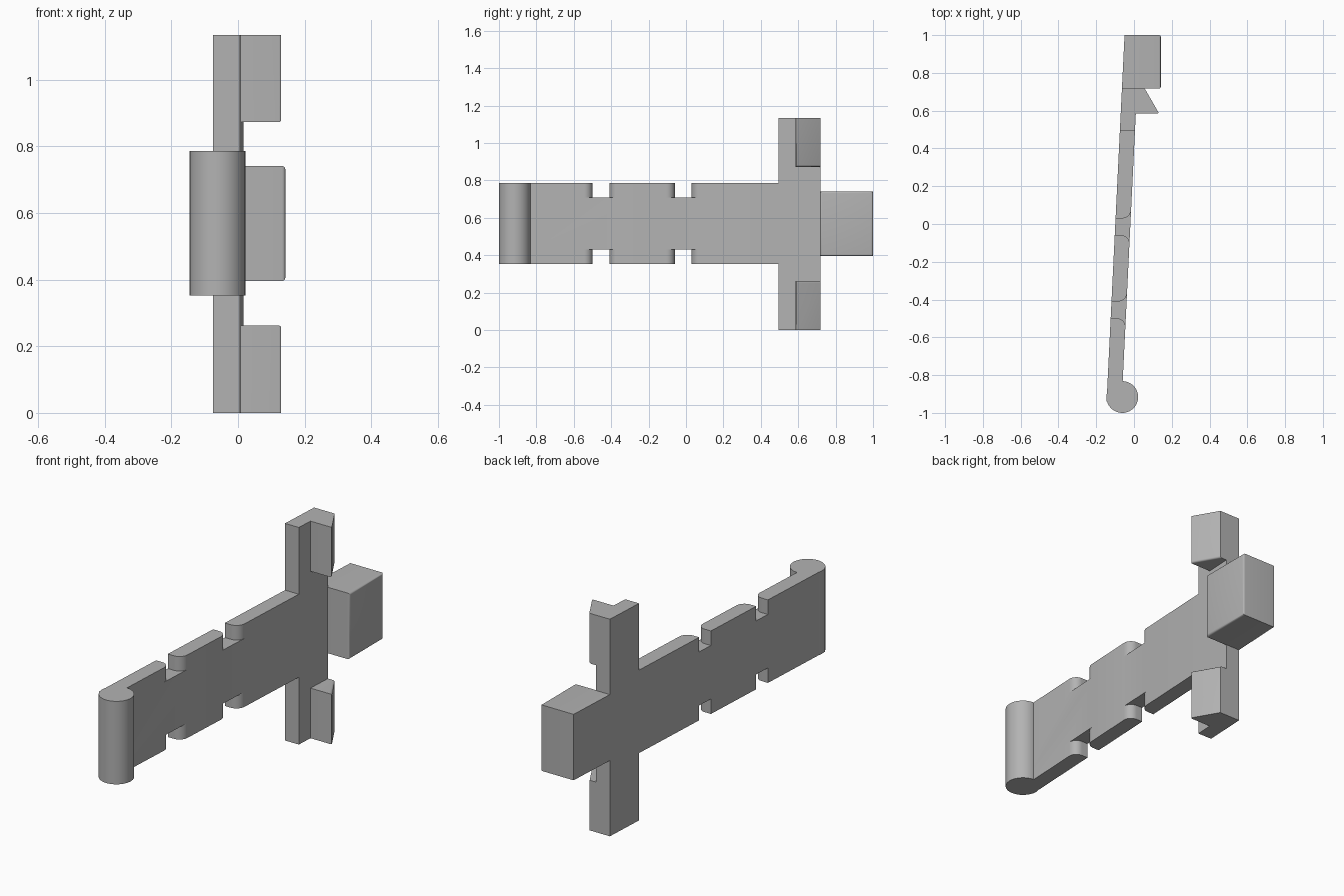
import bpy
import bmesh
import math
from mathutils import Vector

cube = bpy.data.objects.get("Cube")
if cube:
    bpy.data.objects.remove(cube, do_unlink=True)

grey = bpy.data.materials.new("light grey plastic")
grey.use_nodes = True
colour = (0.45, 0.45, 0.45, 1)
grey.diffuse_color = colour
grey.node_tree.nodes["Principled BSDF"].inputs["Base Color"].default_value = colour

THICK = 0.08
BOTTOM, TOP = 0.352, 0.786
HEIGHT = 1.135
MIDDLE = HEIGHT / 2


def back_x(y):
    """The flat back of the arm leans slightly as it runs along y."""
    return -0.099 + 0.049 * y


def prism(name, outline, offset, bevel_rule=None, width=0.01):
    """Extrude a flat outline, optionally rounding the edges a rule picks."""
    bm = bmesh.new()
    face = bm.faces.new([bm.verts.new(p) for p in outline])
    grown = bmesh.ops.extrude_face_region(bm, geom=[face], use_keep_orig=True)
    moved = [v for v in grown["geom"] if isinstance(v, bmesh.types.BMVert)]
    bmesh.ops.translate(bm, vec=Vector(offset), verts=moved)
    bmesh.ops.recalc_face_normals(bm, faces=bm.faces[:])
    if bevel_rule:
        edges = [e for e in bm.edges if bevel_rule((e.verts[0].co + e.verts[1].co) / 2)]
        bmesh.ops.bevel(bm, geom=edges, offset=width, segments=4,
                        profile=0.5, affect='EDGES')
    mesh = bpy.data.meshes.new(name)
    bm.to_mesh(mesh)
    bm.free()
    mesh.materials.append(grey)
    obj = bpy.data.objects.new(name, mesh)
    bpy.context.collection.objects.link(obj)
    return obj


def activate(obj):
    bpy.ops.object.select_all(action='DESELECT')
    obj.select_set(True)
    bpy.context.view_layer.objects.active = obj


# Leaning arm with the upright crossbar in one outline
START, BAR, END = -0.94, 0.495, 0.72
side = [(START, BOTTOM), (BAR, BOTTOM), (BAR, 0), (END, 0),
        (END, HEIGHT), (BAR, HEIGHT), (BAR, TOP), (START, TOP)]
arm = prism("arm_and_crossbar", [(back_x(y), y, z) for y, z in side], (THICK, 0, 0))

# Edge notches with rounded front corners
R = 0.045
STEPS = [math.radians(a) for a in range(0, 91, 9)]


def notch_outline(y0, y1):
    low = [(THICK - R + R * math.sin(a), y0 - R + R * math.cos(a)) for a in STEPS]
    high = [(THICK - R + R * math.sin(a), y1 + R - R * math.cos(a)) for a in STEPS]
    low = [(-0.05, y0)] + low + [(0.15, y0 - R)]
    high = [(-0.05, y1)] + high + [(0.15, y1 + R)]
    return [(back_x(y) + u, y) for u, y in low + high[::-1]]


for y0, y1 in [(-0.5, -0.41), (-0.06, 0.03)]:
    for z in (0.23, 0.71):
        cutter = prism("notch_cutter", [(x, y, z) for x, y in notch_outline(y0, y1)],
                       (0, 0, 0.2))
        cutter.hide_render = True
        activate(arm)
        cut = arm.modifiers.new("notch", 'BOOLEAN')
        cut.operation = 'DIFFERENCE'
        cut.solver = 'EXACT'
        cut.object = cutter
        bpy.ops.object.modifier_apply(modifier=cut.name)
        bpy.data.objects.remove(cutter, do_unlink=True)

# Round bead at the free end
SIDES = 64
RADIUS = 0.084
ring = [(-0.062 + RADIUS * math.cos(i * math.tau / SIDES),
         -0.916 + RADIUS * math.sin(i * math.tau / SIDES), BOTTOM) for i in range(SIDES)]
bead = prism("end_bead", ring, (0, 0, TOP - BOTTOM))

# Wedge barbs at both ends of the crossbar
BARB = 0.262
wedge = [(-0.02, 0.585), (0.133, 0.585), (0.055, END), (-0.02, END)]
barbs = []
for name, base in [("lower_barb", 0), ("upper_barb", HEIGHT - BARB)]:
    inner = BARB if base == 0 else base

    def rounded(m):
        tip = m.x > 0.12
        slope_edge = m.x > 0.08 and 0.6 < m.y < 0.7 and abs(m.z - inner) < 0.01
        return tip or slope_edge

    barbs.append(prism(name, [(x, y, base) for x, y in wedge], (0, 0, BARB), rounded))

# Block at the far end, rounded around its front face
block_plan = [(back_x(0.717), 0.717), (0.142, 0.717), (0.142, 1), (back_x(1), 1)]
block = prism("end_block", [(x, y, 0.396) for x, y in block_plan], (0, 0, 0.345),
              lambda m: m.x > 0.13)

for obj in [arm, bead, block] + barbs:
    activate(obj)
    bpy.ops.object.shade_smooth_by_angle(angle=math.radians(30))
